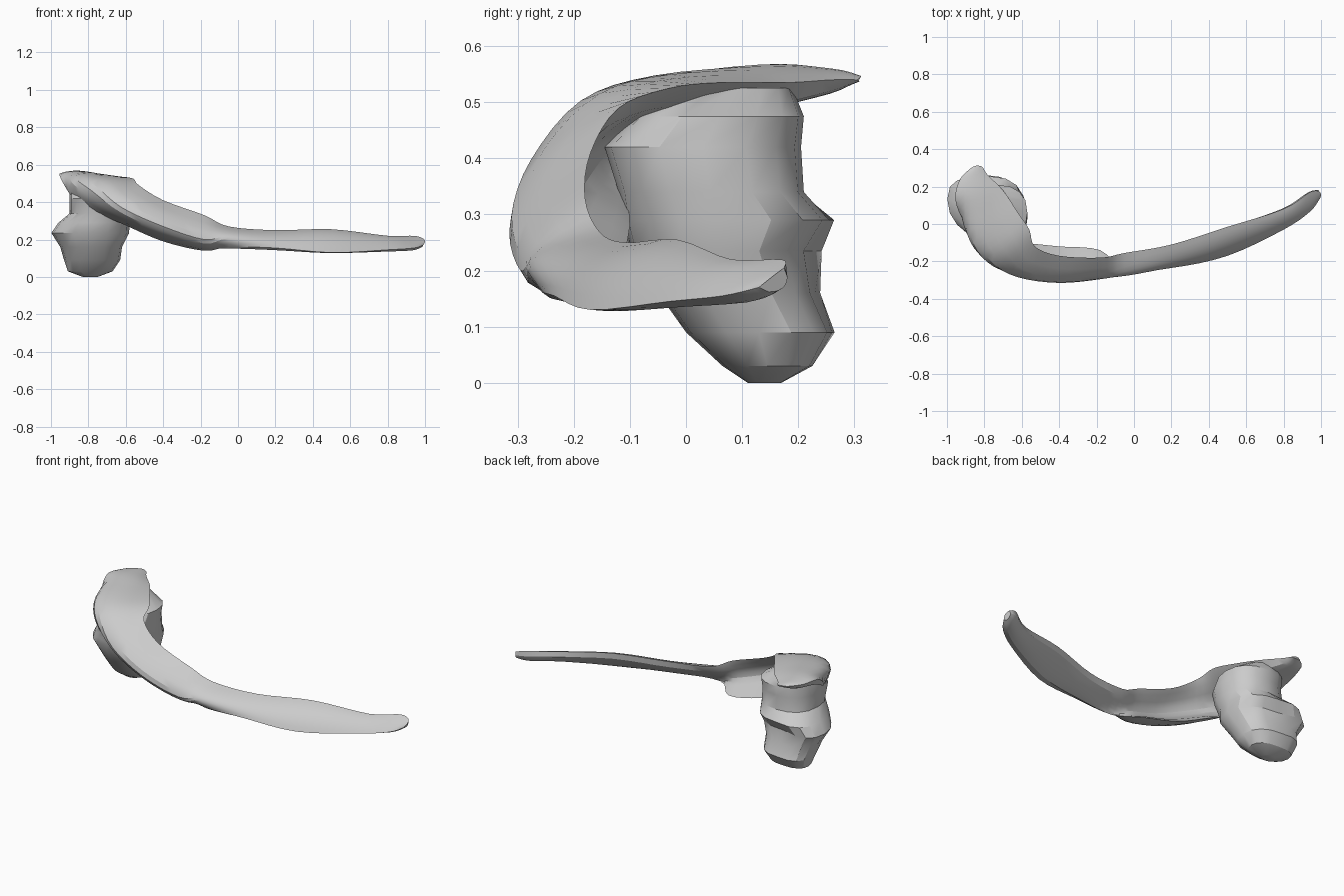
import bpy, bmesh, math
from mathutils import Vector

if "Cube" in bpy.data.objects:
    bpy.data.objects.remove(bpy.data.objects["Cube"])


def skin(name, rings):
    """Join closed rings of points into a capped tube."""
    bm = bmesh.new()
    loops = [[bm.verts.new(p) for p in ring] for ring in rings]
    n = len(loops[0])
    for a, b in zip(loops, loops[1:]):
        for i in range(n):
            j = (i + 1) % n
            bm.faces.new((a[i], a[j], b[j], b[i]))
    bm.faces.new(loops[0][::-1])
    bm.faces.new(loops[-1])
    bmesh.ops.recalc_face_normals(bm, faces=bm.faces)
    mesh = bpy.data.meshes.new(name)
    bm.to_mesh(mesh)
    bm.free()
    ob = bpy.data.objects.new(name, mesh)
    bpy.context.collection.objects.link(ob)
    bpy.ops.object.select_all(action='DESELECT')
    bpy.context.view_layer.objects.active = ob
    ob.select_set(True)
    bpy.ops.object.shade_smooth_by_angle(angle=math.radians(28))
    return ob


def spline(rows, steps):
    """Catmull-Rom through rows of numbers."""
    out = []
    for i in range(len(rows) - 1):
        p0, p1 = rows[max(i - 1, 0)], rows[i]
        p2, p3 = rows[i + 1], rows[min(i + 2, len(rows) - 1)]
        for k in range(steps):
            t = k / steps
            out.append([0.5 * (2 * b + (c - a) * t + (2 * a - 5 * b + 4 * c - d) * t * t
                               + (3 * b - a - 3 * c + d) * t ** 3)
                        for a, b, c, d in zip(p0, p1, p2, p3)])
    return out + [list(rows[-1])]


# Blade, hollow arm and overhanging cap: lower edge, outer middle, upper edge, thickness
band = [
    (.99, .13, .17, 1.0, .155, .19, .99, .175, .205, .03),
    (.94, .065, .155, .945, .115, .19, .94, .17, .22, .045),
    (.80, -.03, .145, .80, .02, .195, .80, .08, .22, .05),
    (.50, -.17, .13, .50, -.11, .21, .50, -.015, .255, .055),
    (.20, -.235, .155, .20, -.20, .21, .20, -.11, .25, .055),
    (-.05, -.25, .16, -.05, -.27, .22, -.05, -.155, .27, .06),
    (-.18, -.14, .14, -.18, -.295, .20, -.18, -.18, .33, .075),
    (-.40, -.12, .19, -.40, -.315, .27, -.40, -.17, .41, .08),
    (-.61, -.10, .28, -.62, -.285, .37, -.53, -.12, .49, .09),
    (-.79, -.10, .36, -.76, -.205, .485, -.56, -.03, .525, .09),
    (-.90, .0, .45, -.84, -.07, .54, -.62, .06, .535, .09),
    (-.955, .13, .545, -.84, .13, .567, -.70, .18, .535, .08),
    (-.93, .24, .55, -.86, .26, .56, -.78, .26, .54, .045),
    (-.87, .30, .545, -.84, .312, .547, -.81, .305, .54, .01),
]
rows = spline(band, 4)
mids = [Vector(r[3:6]) for r in rows]
rings = []
M = 8
for i, r in enumerate(rows):
    a, c, b = Vector(r[0:3]), Vector(r[3:6]), Vector(r[6:9])
    ctrl = 2 * c - (a + b) / 2
    tangent = mids[min(i + 1, len(mids) - 1)] - mids[max(i - 1, 0)]
    inward = tangent.cross(b - a).normalized()
    outer = []
    for k in range(M + 1):
        s = k / M
        outer.append(a * (1 - s) ** 2 + ctrl * 2 * s * (1 - s) + b * s * s)
    inner = [outer[k] + inward * r[9] * math.sqrt(math.sin(math.pi * k / M))
             for k in range(M - 1, 0, -1)]
    rings.append(outer + inner)
skin("curved_band", rings)

# Lumpy column under the cap: centre x, centre y, height, half width, half depth, lean of left side
column = [
    (-.79, .14, .0, .04, .03, 0),
    (-.79, .145, .03, .12, .08, .1),
    (-.78, .13, .09, .15, .13, .2),
    (-.785, .09, .16, .165, .14, .25),
    (-.79, .06, .235, .208, .16, .35),
    (-.77, .07, .29, .19, .185, .25),
    (-.735, .045, .34, .165, .165, .05),
    (-.735, .03, .42, .165, .175, 0),
    (-.735, .06, .475, .165, .15, 0),
    (-.77, .09, .525, .11, .10, 0),
]
SIDES = 16
rings = []
for cx, cy, z, rx, ry, lean in column:
    ring = []
    for k in range(SIDES):
        t = 2 * math.pi * k / SIDES
        u = math.copysign(abs(math.cos(t)) ** .85, math.cos(t)) * rx
        v = math.copysign(abs(math.sin(t)) ** .85, math.sin(t)) * ry
        ring.append((cx + u, cy + v + lean * max(-u, 0), z))
    rings.append(ring)
skin("lumpy_column", rings)
